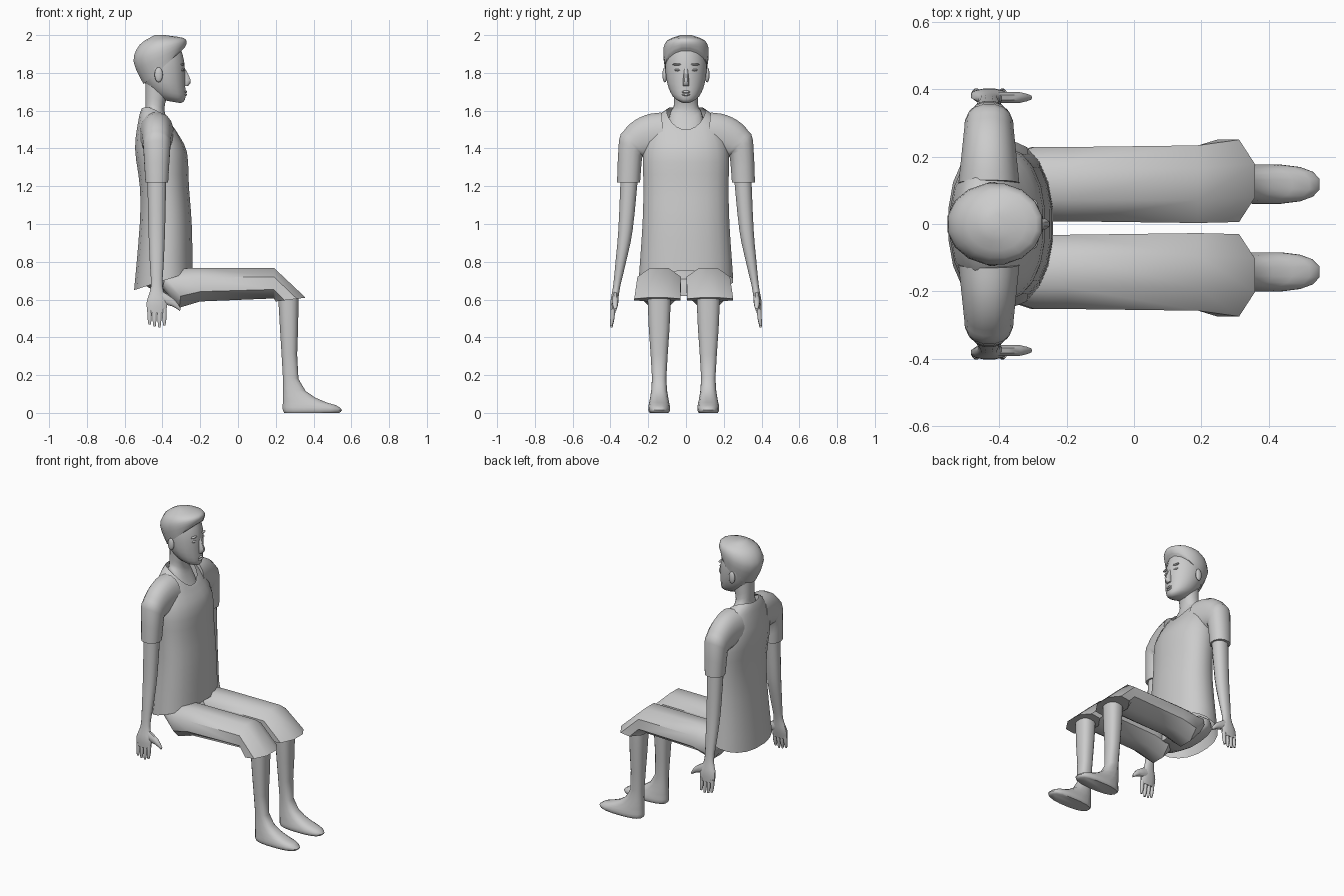
import bpy, bmesh
from math import sin, cos, pi, radians, copysign
from mathutils import Vector

if "Cube" in bpy.data.objects:
    bpy.data.objects.remove(bpy.data.objects["Cube"])

GREY = (.6, .6, .6, 1)
ARM_X = -.43
LEG_Y = .13

material = bpy.data.materials.new("plain grey")
material.use_nodes = True
material.diffuse_color = GREY
material.node_tree.nodes["Principled BSDF"].inputs["Base Color"].default_value = GREY


def finish(obj, angle=50):
    obj.data.materials.append(material)
    bpy.ops.object.select_all(action="DESELECT")
    obj.select_set(True)
    bpy.context.view_layer.objects.active = obj
    bpy.ops.object.shade_smooth_by_angle(angle=radians(angle))


# Cross-sections: back and front points, centre y, half width, side tilt, side lift
def level(z, back, front, half, y=0, rise=0, tilt=0, lift=0):
    return Vector((back, z, front, z + rise, y, half, tilt, lift))


def upright(x, bottom, top, half, y=LEG_Y, lean=0):
    return Vector((x, bottom, x + lean, top, y, half, 0, 0))


def limb(z, y, wide, thick, x=ARM_X):
    return level(z, x - wide, x + wide, thick, y)


def smooth_rings(rings, steps):
    """Pass a smooth curve through the given cross-sections."""
    result = []
    for i in range(len(rings) - 1):
        before, a = rings[max(i - 1, 0)], rings[i]
        b, after = rings[i + 1], rings[min(i + 2, len(rings) - 1)]
        for step in range(steps):
            t = step / steps
            into, out = (b - before) / 2, (after - a) / 2
            curve = (a - b) * 2 + into + out
            bend = (b - a) * 3 - into * 2 - out
            result.append(a + into * t + bend * t ** 2 + curve * t ** 3)
    return result + [rings[-1]]


def loft(name, rings, sides=16, mirror=1, shift=0, power=.9, capped=True, steps=3):
    """Skin a row of rounded cross-sections."""
    bm = bmesh.new()
    grow = 1 / cos(pi / sides) ** power
    loops = []
    for back, back_z, front, front_z, y, half, tilt, lift in smooth_rings(rings, steps):
        loop = []
        for i in range(sides):
            angle = pi * (i * 2 + 1) / sides
            c = copysign(abs(cos(angle)) ** power, cos(angle)) * grow
            s = copysign(abs(sin(angle)) ** power, sin(angle)) * grow
            x = (back + front + c * (front - back)) / 2
            z = (back_z + front_z + c * (front_z - back_z)) / 2
            loop.append(bm.verts.new(
                (x, mirror * (y + s * half) + shift, z + s * tilt + s * s * lift)))
        loops.append(loop)
    for low, high in zip(loops, loops[1:]):
        for i in range(sides):
            j = (i + 1) % sides
            bm.faces.new((low[i], low[j], high[j], high[i]))
    if capped:
        bm.faces.new(loops[0])
        bm.faces.new(loops[-1])
    bmesh.ops.recalc_face_normals(bm, faces=bm.faces)
    mesh = bpy.data.meshes.new(name)
    bm.to_mesh(mesh)
    bm.free()
    obj = bpy.data.objects.new(name, mesh)
    bpy.context.collection.objects.link(obj)
    finish(obj)


def blob(name, location, scale):
    bpy.ops.mesh.primitive_uv_sphere_add(segments=12, ring_count=8, location=location)
    obj = bpy.context.object
    obj.name = name
    obj.scale = scale
    finish(obj)


# Shirt body, open at hem and collar
loft("shirt", [
    level(.65, -.55, -.24, .25, rise=.1),
    level(1, -.52, -.245, .23),
    level(1.2, -.52, -.26, .225),
    level(1.4, -.545, -.27, .225, rise=-.02),
    level(1.56, -.525, -.32, .17, rise=-.08, lift=.02),
    level(1.61, -.51, -.335, .1, rise=-.11, lift=.04),
], sides=20, capped=False)

# Neck and upper chest
loft("neck", [
    level(1.57, -.5, -.34, .1, rise=-.09),
    level(1.6, -.49, -.37, .08, rise=-.06, lift=.02),
    level(1.65, -.49, -.39, .063, rise=-.04),
    level(1.76, -.49, -.37, .065, rise=-.07),
])

# Head with a cap of short hair
loft("head", [
    level(1.66, -.42, -.305, .03, rise=-.02),
    level(1.7, -.46, -.28, .07, rise=-.04),
    level(1.76, -.5, -.28, .1, rise=-.02),
    level(1.86, -.54, -.285, .11),
    level(1.95, -.51, -.31, .09),
], power=1)
loft("hair", [
    level(1.74, -.5, -.285, .11, rise=.19),
    level(1.86, -.553, -.272, .12, rise=.1),
    level(1.95, -.52, -.29, .1, rise=.035),
    level(2, -.44, -.39, .03),
], power=1)

# Facial features
loft("nose", [
    level(1.83, -.3, -.284, .008),
    level(1.76, -.3, -.25, .016),
    level(1.73, -.3, -.265, .016),
], sides=8)
for name, z in (("upper_lip", 1.7), ("lower_lip", 1.685)):
    blob(name, (-.28, 0, z), (.011, .022, .007))

for mirror, word in ((1, "left_"), (-1, "right_")):
    blob(word + "ear", (-.42, mirror * .112, 1.79), (.022, .013, .04))
    blob(word + "eye", (-.297, mirror * .042, 1.815), (.012, .02, .007))
    blob(word + "brow", (-.295, mirror * .045, 1.845), (.012, .028, .006))

    # Sleeve sweeping round the shoulder to a straight cuff
    shoulder = []
    for turn in range(0, 90, 15):
        s, c = sin(radians(turn)), cos(radians(turn))
        shoulder.append(level(1.37 + c / 10, -.52 + s / 50, -.34 - s / 50,
                              .01 + s * .053, y=.12 + s * .18, tilt=.02 + c / 10))
    cuff = limb(1.22, .304, .06, .061)
    loft(word + "sleeve", shoulder + [cuff], mirror=mirror, steps=2)

    # Bare arm and palm
    loft(word + "arm", [
        limb(1.25, .3, .05, .046),
        limb(.97, .32, .044, .038),
        limb(.8, .345, .037, .028),
        limb(.67, .367, .031, .019),
        limb(.59, .38, .053, .02),
        limb(.53, .387, .05, .013),
    ], sides=12, mirror=mirror)

    # Fingers and thumb
    for i, finger in enumerate(("index", "middle", "ring", "little")):
        x = ARM_X + .04 - i * .026
        tip = .45 + abs(i - 1.3) / 100
        loft(word + finger + "_finger", [
            limb(.55, .386, .012, .012, x),
            limb(.5, .39, .011, .011, x),
            limb(tip, .395, .006, .006, x),
        ], sides=8, mirror=mirror, steps=2)
    loft(word + "thumb", [
        upright(-.42, .58, .645, .016, y=.375, lean=.015),
        upright(-.35, .565, .6, .016, y=.375, lean=.015),
        upright(-.308, .54, .552, .006, y=.375, lean=.005),
    ], sides=8, mirror=mirror, steps=2)

    # Shorts leg: faceted thigh, bent knee and cuff
    loft(word + "shorts_leg", [
        upright(-.4, .66, .75, .08, lean=.02),
        upright(-.31, .557, .765, .11, lean=.02),
        upright(-.2, .59, .768, .11),
        upright(.19, .606, .768, .115),
        level(.59, .2, .358, .122, y=.14, rise=.02),
    ], sides=8, mirror=mirror, shift=-.012, power=1, steps=1)

    # Shoe rising into the calf
    loft(word + "lower_leg", [
        level(0, .245, .535, .05, y=LEG_Y),
        level(.015, .237, .55, .058, y=LEG_Y),
        level(.05, .237, .52, .055, y=LEG_Y, rise=-.01),
        level(.09, .237, .41, .047, y=LEG_Y, rise=-.01),
        level(.2, .237, .32, .038, y=LEG_Y, rise=-.02),
        level(.45, .222, .318, .055, y=LEG_Y),
        level(.63, .212, .322, .062, y=LEG_Y),
    ], mirror=mirror, shift=-.012, power=.8, steps=2)

# Seat of the shorts, joining both legs under the shirt
loft("shorts_seat", [
    upright(-.5, .68, .78, .15, y=-.01),
    upright(-.4, .63, .8, .2, y=-.01),
    upright(-.25, .62, .71, .04, y=-.01),
], sides=12)
